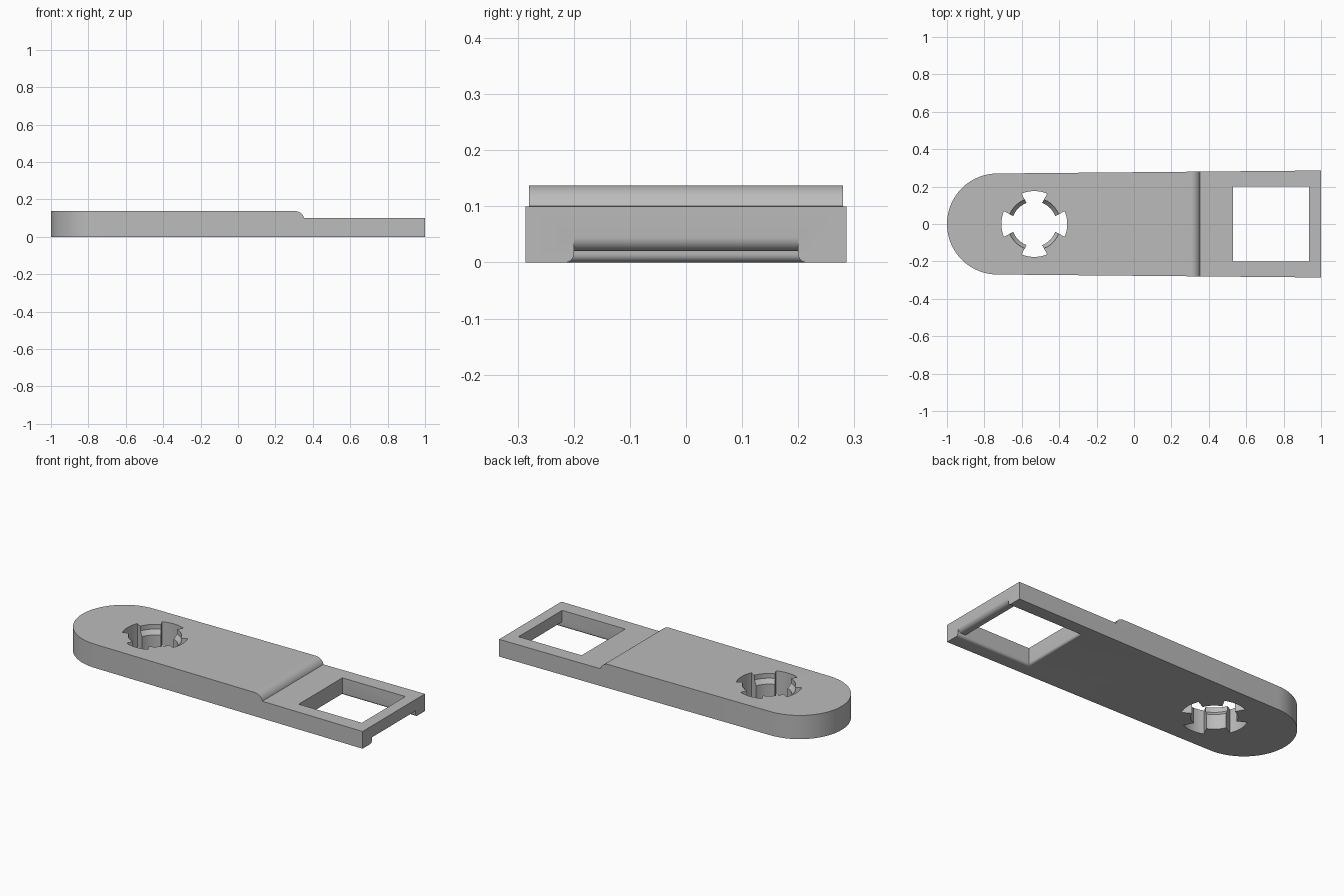
import bpy, bmesh
from math import sin, cos, pi, radians

HEIGHT, STEP = 0.1375, 0.10      # thick and thin plate heights
HOLE_X = -0.533                  # centre of the round hole
NOTCH_TOP, BAR_LOW = 0.045, 0.02

cube = bpy.data.objects.get("Cube")
if cube:
    bpy.data.objects.remove(cube, do_unlink=True)

grey = bpy.data.materials.new("plain grey")
grey.use_nodes = True
colour = (0.5, 0.5, 0.5, 1)
grey.diffuse_color = colour
grey.node_tree.nodes["Principled BSDF"].inputs["Base Color"].default_value = colour


def loft(name, rings):
    """Closed solid through rings with equal point counts."""
    bm = bmesh.new()
    loops = [[bm.verts.new(p) for p in ring] for ring in rings]
    n = len(loops[0])
    for a, b in zip(loops, loops[1:]):
        for i in range(n):
            j = (i + 1) % n
            bm.faces.new((a[i], a[j], b[j], b[i]))
    bm.faces.new(loops[0])
    bm.faces.new(loops[-1])
    bmesh.ops.recalc_face_normals(bm, faces=bm.faces)
    mesh = bpy.data.meshes.new(name)
    bm.to_mesh(mesh)
    bm.free()
    mesh.materials.append(grey)
    obj = bpy.data.objects.new(name, mesh)
    bpy.context.collection.objects.link(obj)
    return obj


def prism_z(name, pts, low, high):
    return loft(name, [[(x, y, z) for x, y in pts] for z in (low, high)])


def prism_y(name, pts, half):
    return loft(name, [[(x, y, z) for x, z in pts] for y in (-half, half)])


def arc(cx, cy, r, start, end, steps):
    angles = [radians(start + (end - start) * i / steps) for i in range(steps + 1)]
    return [(cx + r * cos(a), cy + r * sin(a)) for a in angles]


def cut(body, cutter):
    cutter.hide_render = True
    mod = body.modifiers.new("cut", "BOOLEAN")
    mod.operation, mod.solver, mod.object = "DIFFERENCE", "EXACT", cutter
    bpy.context.view_layer.objects.active = body
    bpy.ops.object.modifier_apply(modifier=mod.name)
    bpy.data.objects.remove(cutter, do_unlink=True)


# Slightly tapered plate with one rounded end
outline = arc(-0.73, 0, 0.27, 90, 270, 40) + [(1, -0.286), (1, 0.286)]
plate = prism_z("lever_plate", outline, 0, HEIGHT)

# Rounded step down to the thin end
step = arc(0.305, HEIGHT - 0.05, 0.05, 90, 15, 12)
step += [(0.36, STEP), (1.2, STEP), (1.2, 0.3), (0.305, 0.3)]
cut(plate, prism_y("step_cutter", step, 0.5))

# Square window
window = [(0.53, -0.2), (0.935, -0.2), (0.935, 0.2), (0.53, 0.2)]
cut(plate, prism_z("window_cutter", window, -0.1, 0.3))

# Notch below the end bar, whose lower edges are rounded
r = NOTCH_TOP - BAR_LOW
notch = arc(1 - r, NOTCH_TOP, r, 0, -90, 8) + arc(0.935 + r, NOTCH_TOP, r, -90, -180, 8)
notch += [(0.9, NOTCH_TOP), (0.9, -0.1), (1.1, -0.1), (1.1, NOTCH_TOP)]
cut(plate, prism_y("notch_cutter", notch, 0.2))

# Rounded lower lip around the window and notch
lip = 0.015
rings = []
for i in range(-1, 8):
    t = max(i, 0) / 7 * pi / 2
    off = lip * (1 - sin(t))
    z = lip * (1 - cos(t)) if i >= 0 else -0.05
    rings.append([(0.53 - off, -0.2 - off, z), (1.1, -0.2 - off, z),
                  (1.1, 0.2 + off, z), (0.53 - off, 0.2 + off, z)])
cut(plate, loft("lip_cutter", rings))

# Round hole with a sloped seat near the top
seat = [(0.12, -0.1), (0.12, 0.085), (0.14, 0.11), (0.14, 0.3)]
cut(plate, loft("hole_cutter", [
    [(x, y, z) for x, y in arc(HOLE_X, 0, rad, 0, 352.5, 47)] for rad, z in seat]))

# Four flared slots around the hole
for k in range(4):
    mid = 90 * k
    slot = arc(HOLE_X, 0, 0.176, mid - 23, mid + 23, 10)
    slot += arc(HOLE_X, 0, 0.08, mid + 16, mid - 16, 1)
    cut(plate, prism_z("slot_cutter", slot, -0.1, 0.3))

bpy.ops.object.select_all(action="DESELECT")
plate.select_set(True)
bpy.context.view_layer.objects.active = plate
bpy.ops.object.shade_smooth_by_angle(angle=radians(30))
